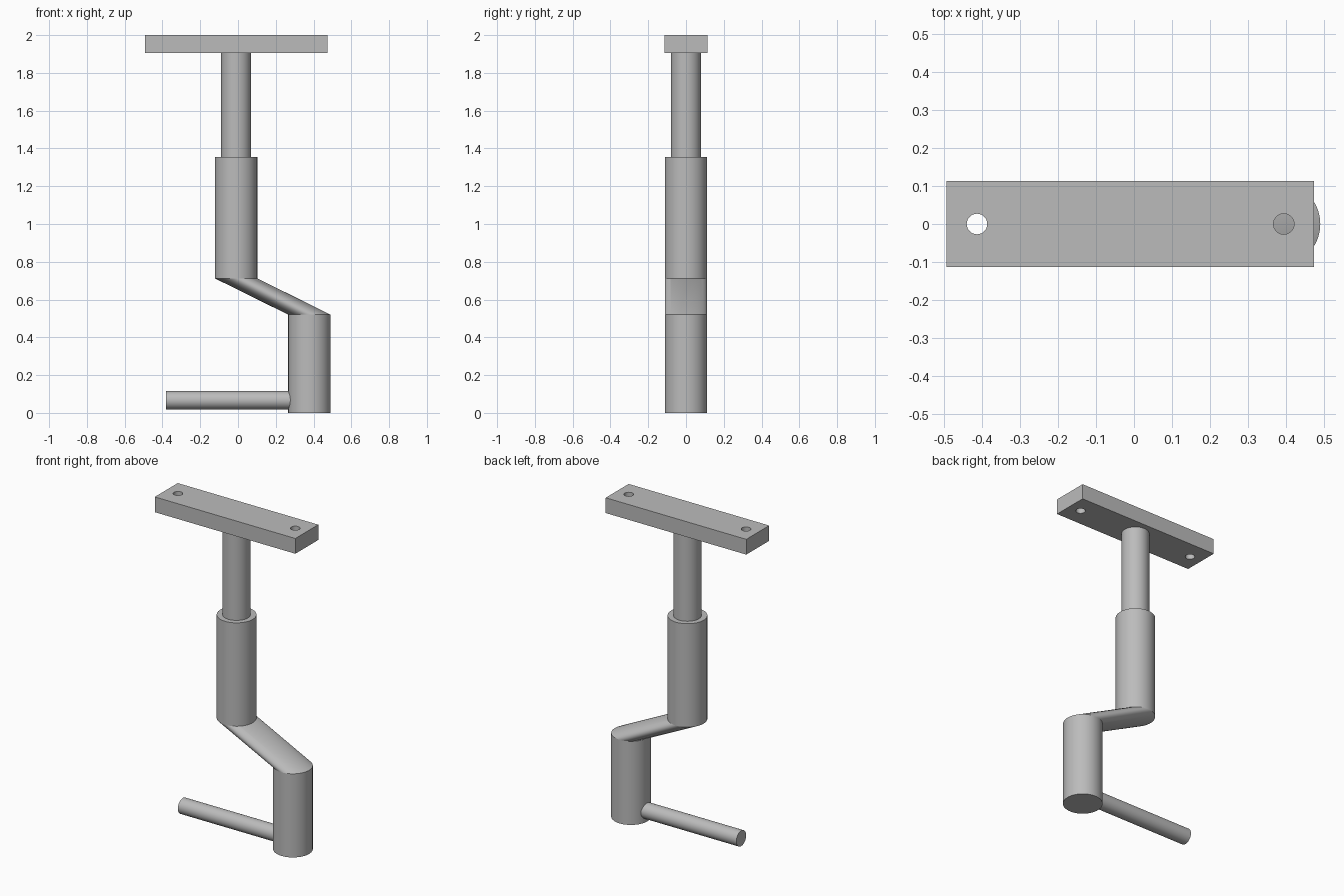
import bpy
import bmesh
import math
from mathutils import Matrix, Vector

default = bpy.data.objects.get("Cube")
if default:
    bpy.data.objects.remove(default, do_unlink=True)

# Single grey metal
metal = bpy.data.materials.new("grey_metal")
metal.use_nodes = True
colour = (0.5, 0.5, 0.5, 1)
metal.diffuse_color = colour
metal.node_tree.nodes["Principled BSDF"].inputs["Base Color"].default_value = colour


def finish(name, bm, smooth=True):
    mesh = bpy.data.meshes.new(name)
    bm.to_mesh(mesh)
    bm.free()
    mesh.materials.append(metal)
    obj = bpy.data.objects.new(name, mesh)
    bpy.context.collection.objects.link(obj)
    if smooth:
        bpy.ops.object.select_all(action="DESELECT")
        obj.select_set(True)
        bpy.context.view_layer.objects.active = obj
        bpy.ops.object.shade_smooth_by_angle(angle=math.radians(35))
    return obj


def rod(name, start, end, radius, sheared=False):
    """Round bar between two points; a sheared bar keeps level ends."""
    start, end = Vector(start), Vector(end)
    span = end - start
    bm = bmesh.new()
    bmesh.ops.create_cone(bm, cap_ends=True, segments=64, radius1=radius,
                          radius2=radius, depth=span.z if sheared else span.length)
    if sheared:
        for v in bm.verts:
            v.co.x += span.x * v.co.z / span.z
    else:
        turn = span.to_track_quat("Z", "Y").to_matrix().to_4x4()
        bmesh.ops.transform(bm, matrix=turn, verts=bm.verts)
    bmesh.ops.translate(bm, vec=(start + end) / 2, verts=bm.verts)
    return finish(name, bm)


AXIS, OFFSET = -0.01, 0.378      # x of the upper shaft and of the lower crank
WIDE, LINK_LOW, LINK_HIGH = 0.112, 0.52, 0.712

# Shaft, sleeve, slanted link, lower crank and handle
rod("upper_shaft", (AXIS, 0, 1.355), (AXIS, 0, 1.905), 0.079)
rod("sleeve", (AXIS, 0, LINK_HIGH), (AXIS, 0, 1.355), WIDE)
rod("slanted_link", (OFFSET, 0, LINK_LOW), (AXIS, 0, LINK_HIGH), WIDE, sheared=True)
rod("lower_crank", (OFFSET, 0, 0), (OFFSET, 0, LINK_LOW), WIDE)
rod("handle", (-0.38, 0, 0.067), (0.3, 0, 0.067), 0.048)

# Mounting plate with two drilled holes
bm = bmesh.new()
bmesh.ops.create_cube(bm, size=1, matrix=Matrix.Translation((AXIS, 0, 1.9525))
                      @ Matrix.Diagonal((0.967, 0.225, 0.095, 1)))
plate = finish("mounting_plate", bm, smooth=False)
for side, x in (("right", -0.413), ("left", 0.394)):
    cutter = rod(side + "_hole_cutter", (x, 0, 1.85), (x, 0, 2.05), 0.027)
    cutter.hide_render = True
    cutter.hide_set(True)
    drill = plate.modifiers.new(side + "_hole", "BOOLEAN")
    drill.operation = "DIFFERENCE"
    drill.solver = "EXACT"
    drill.object = cutter
